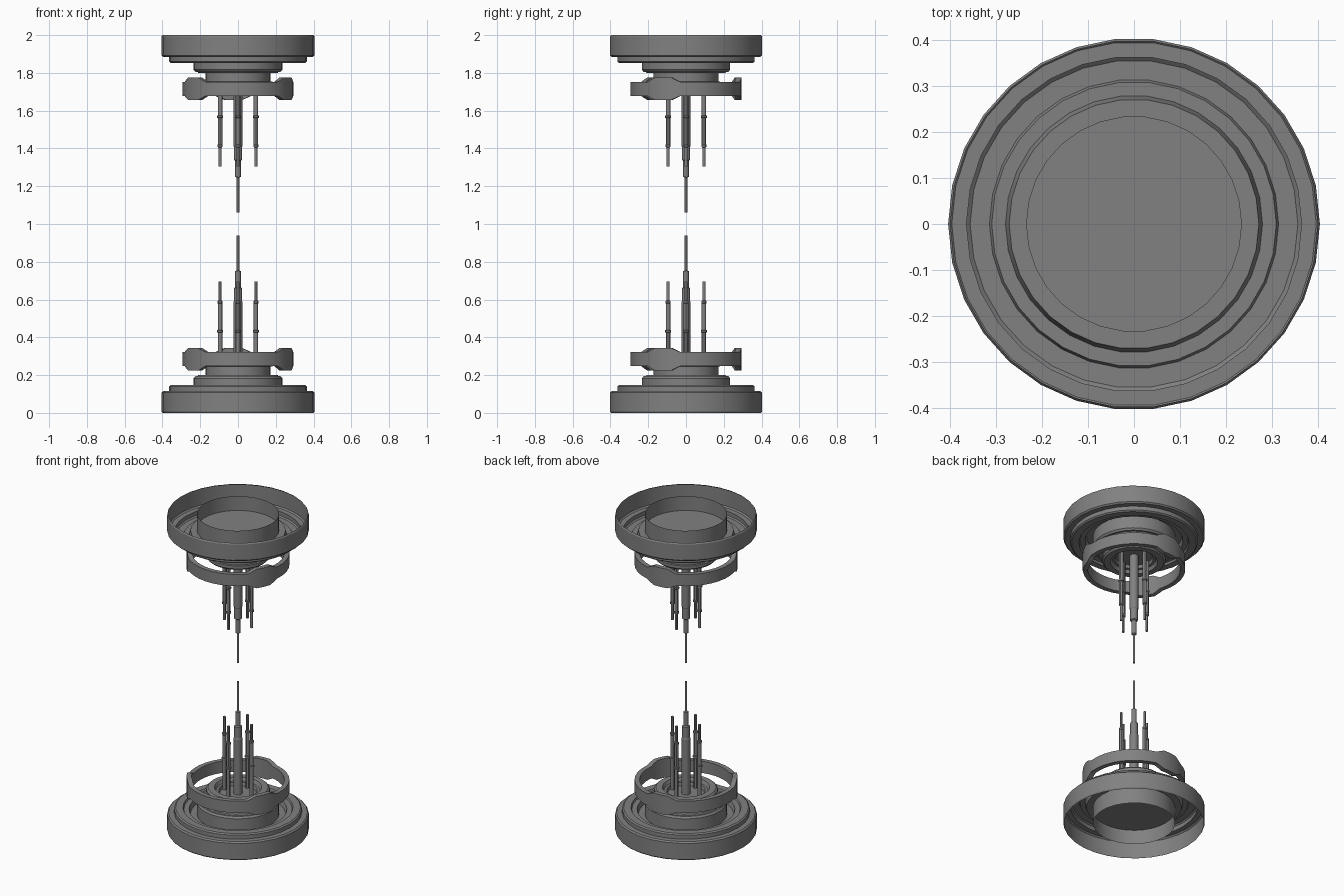
import bpy, bmesh, math

if "Cube" in bpy.data.objects:
    bpy.data.objects.remove(bpy.data.objects["Cube"])

grey = bpy.data.materials.new("mid_grey")
grey.diffuse_color = (0.22, 0.22, 0.22, 1)
grey.use_nodes = True
grey.node_tree.nodes["Principled BSDF"].inputs["Base Color"].default_value = grey.diffuse_color


def finish(name, bm, flip):
    """Make an object; flip mirrors it to the upper end of the model."""
    if flip:
        for v in bm.verts:
            v.co.z = 2 - v.co.z
        bmesh.ops.reverse_faces(bm, faces=bm.faces[:])
    me = bpy.data.meshes.new(name)
    bm.to_mesh(me)
    bm.free()
    me.materials.append(grey)
    ob = bpy.data.objects.new(name, me)
    bpy.context.collection.objects.link(ob)
    bpy.ops.object.select_all(action='DESELECT')
    ob.select_set(True)
    bpy.context.view_layer.objects.active = ob
    bpy.ops.object.shade_smooth_by_angle(angle=math.radians(30))
    return ob


def lathe(name, profile, n, flip, at=(0, 0)):
    """Revolve (radius, height) points about a vertical axis."""
    bm = bmesh.new()
    rings = []
    for r, z in profile:
        if r == 0:
            rings.append([bm.verts.new((at[0], at[1], z))] * n)
        else:
            rings.append([bm.verts.new((at[0] + r * math.cos(2 * math.pi * i / n),
                                        at[1] + r * math.sin(2 * math.pi * i / n), z))
                          for i in range(n)])
    for a, b in zip(rings, rings[1:]):
        for i in range(n):
            j = (i + 1) % n
            loop = []
            for v in (a[i], a[j], b[j], b[i]):
                if v not in loop:
                    loop.append(v)
            bm.faces.new(loop)
    return finish(name, bm, flip)


def clamp_ring(name, flip):
    """Band with three taller lobes 120 degrees apart."""
    lobes = (95, 215, 335)
    angles = set(range(5, 365, 10))
    for c in lobes:
        angles = {a for a in angles if abs((a - c + 180) % 360 - 180) > 20}
    for c in lobes:
        angles |= {(c + d) % 360 for d in (-19, -14, -9, -4, 0, 4, 9, 14, 19)}
    bm = bmesh.new()
    sections = []
    for a in sorted(angles):
        d = min(abs((a - c + 180) % 360 - 180) for c in lobes)
        t = max(0, min(1, (19 - d) / 10))
        t = t * t * (3 - 2 * t)
        low, high = 0.248 - 0.024 * t, 0.322 + 0.022 * t
        ri, ro = 0.265, 0.294
        ca, sa = math.cos(math.radians(a)), math.sin(math.radians(a))
        sections.append([bm.verts.new((r * ca, r * sa, z)) for r, z in
                         ((ri, low), (ro, low), (ro, high), (ri, high))])
    for k, s in enumerate(sections):
        t = sections[(k + 1) % len(sections)]
        for i in range(4):
            j = (i + 1) % 4
            bm.faces.new((s[i], t[i], t[j], s[j]))
    return finish(name, bm, flip)


# Stepped skirt, open on its outer end
skirt = [(0.4, 0), (0.405, 0.008), (0.405, 0.107), (0.397, 0.115), (0.365, 0.115),
         (0.365, 0.14), (0.357, 0.147), (0.315, 0.147), (0.31, 0.135),
         (0.28, 0.135), (0.272, 0.105), (0.235, 0.105)]
# Central tube rising into a recessed cup
core = [(0.235, 0), (0.235, 0.183), (0.226, 0.194), (0.215, 0.194), (0.21, 0.2),
        (0.172, 0.2), (0.172, 0.245), (0.182, 0.247), (0.182, 0.265), (0.172, 0.275),
        (0.135, 0.275), (0.125, 0.255), (0.11, 0.255), (0.105, 0.235), (0, 0.235)]
# Stepped central rod
rod = [(0.025, 0.235), (0.025, 0.585), (0.022, 0.59), (0.022, 0.66), (0.015, 0.665),
       (0.015, 0.75), (0.007, 0.755), (0.007, 0.94), (0, 0.94)]
# Slim pin with two collars
pin = [(0.012, 0.235), (0.012, 0.425), (0.016, 0.427), (0.016, 0.437), (0.012, 0.44),
       (0.012, 0.58), (0.014, 0.582), (0.014, 0.592), (0.008, 0.595),
       (0.008, 0.695), (0, 0.695)]

for end, flip in (("lower", False), ("upper", True)):
    lathe(end + "_skirt", skirt, 30, flip)
    lathe(end + "_core", core, 30, flip)
    lathe(end + "_recessed_disc", [(0.235, 0.09), (0, 0.09)], 30, flip)
    clamp_ring(end + "_clamp_ring", flip)
    lathe(end + "_center_rod", rod, 16, flip)
    for k in range(4):
        a = k * math.pi / 2
        lathe(f"{end}_pin_{k + 1}", pin, 12, flip,
              (0.095 * math.cos(a), 0.095 * math.sin(a)))
